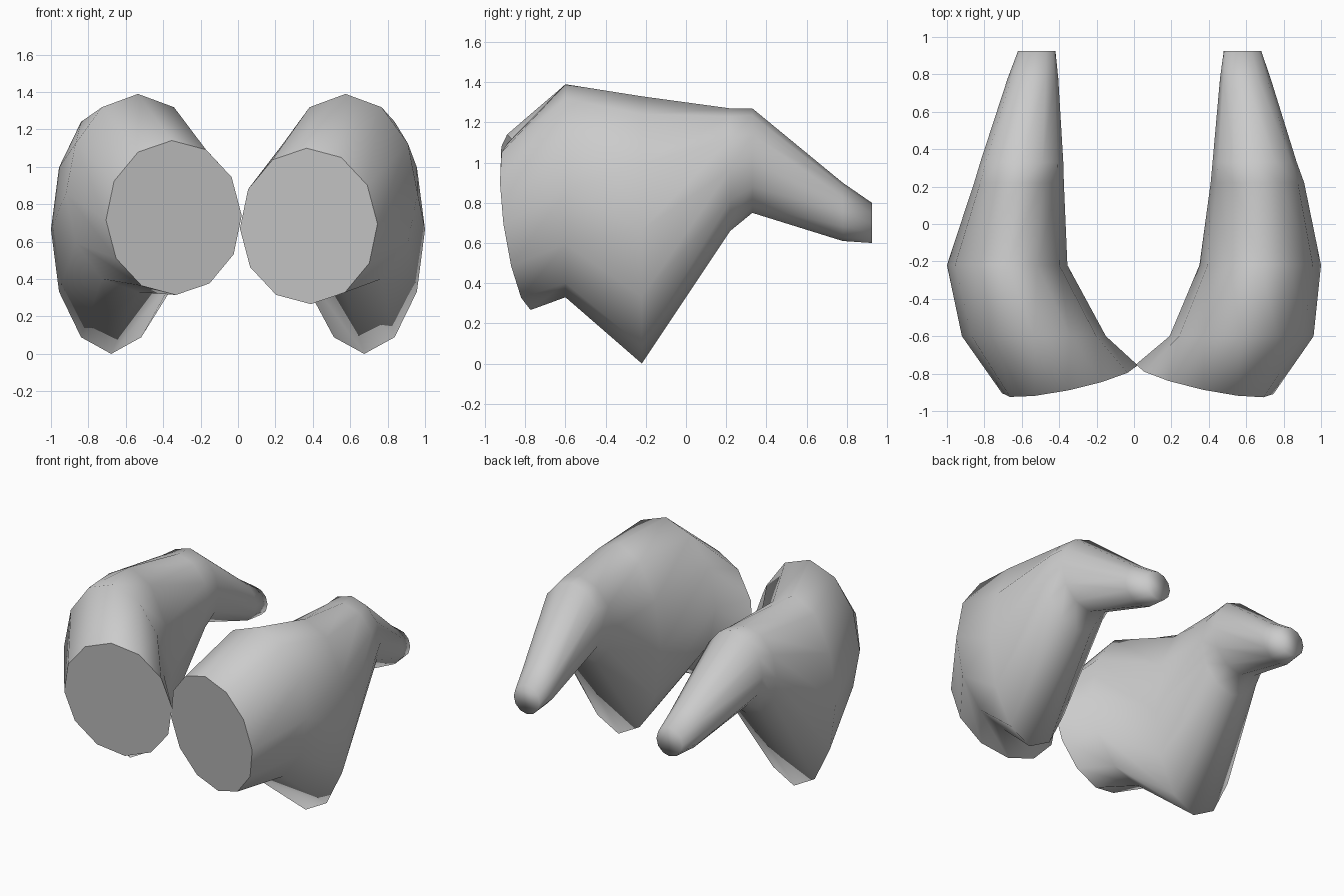
import bpy, bmesh, math
from mathutils import Vector

if "Cube" in bpy.data.objects:
    bpy.data.objects.remove(bpy.data.objects["Cube"])

SIDES = 12
grey = bpy.data.materials.new("plain grey")
grey.diffuse_color = (0.6, 0.6, 0.6, 1)
grey.use_nodes = True
grey.node_tree.nodes["Principled BSDF"].inputs["Base Color"].default_value = grey.diffuse_color


def ring(cx, cy, cz, rx, rz, side, lean_x=0.0, lean_z=0.0, turn=0.0):
    """Elliptical cross-section facing y, optionally leaning out of its plane."""
    pts = []
    for i in range(SIDES):
        a = 2 * math.pi * i / SIDES + turn
        dx, dz = rx * math.cos(a), rz * math.sin(a)
        pts.append(Vector((side * (cx + dx), cy + lean_x * dx + lean_z * dz, cz + dz)))
    return pts


def limb(name, side, sections):
    """Loft a capped tube through the cross-sections."""
    bm = bmesh.new()
    loops = [[bm.verts.new(p) for p in s] for s in sections]
    for a, b in zip(loops, loops[1:]):
        for i in range(SIDES):
            j = (i + 1) % SIDES
            bm.faces.new((a[i], a[j], b[j], b[i]))
    front = bm.faces.new(loops[0])
    bm.faces.new(loops[-1])
    bmesh.ops.recalc_face_normals(bm, faces=bm.faces[:])
    # smooth skin, crisp flat cut at the front
    for f in bm.faces:
        f.smooth = True
    front.smooth = False
    for e in front.edges:
        e.smooth = False
    me = bpy.data.meshes.new(name)
    bm.to_mesh(me)
    bm.free()
    me.materials.append(grey)
    ob = bpy.data.objects.new(name, me)
    bpy.context.collection.objects.link(ob)
    return ob


# right limb: tilted front cut, bulging body, knee, tapering tip
R = 1
limb("right_limb", R, [
    ring(0.378, -0.83, 0.683, 0.368, 0.417, R, -0.21, -0.14, 0.03),
    ring(0.575, -0.60, 0.86, 0.385, 0.53, R),
    ring(0.675, -0.22, 0.665, 0.325, 0.665, R),
    ring(0.66, 0.22, 0.965, 0.25, 0.305, R),
    ring(0.645, 0.33, 1.01, 0.225, 0.26, R),
    ring(0.595, 0.78, 0.755, 0.135, 0.145, R),
    ring(0.58, 0.925, 0.70, 0.10, 0.10, R),
])

# left limb: same form, set slightly differently
L = -1
limb("left_limb", L, [
    ring(0.343, -0.83, 0.728, 0.363, 0.413, L, -0.21, -0.14, -0.03),
    ring(0.535, -0.60, 0.86, 0.385, 0.53, L),
    ring(0.678, -0.22, 0.665, 0.322, 0.665, L),
    ring(0.615, 0.22, 0.965, 0.24, 0.305, L),
    ring(0.60, 0.33, 1.01, 0.222, 0.26, L),
    ring(0.54, 0.78, 0.755, 0.135, 0.145, L),
    ring(0.52, 0.925, 0.70, 0.10, 0.10, L),
])
